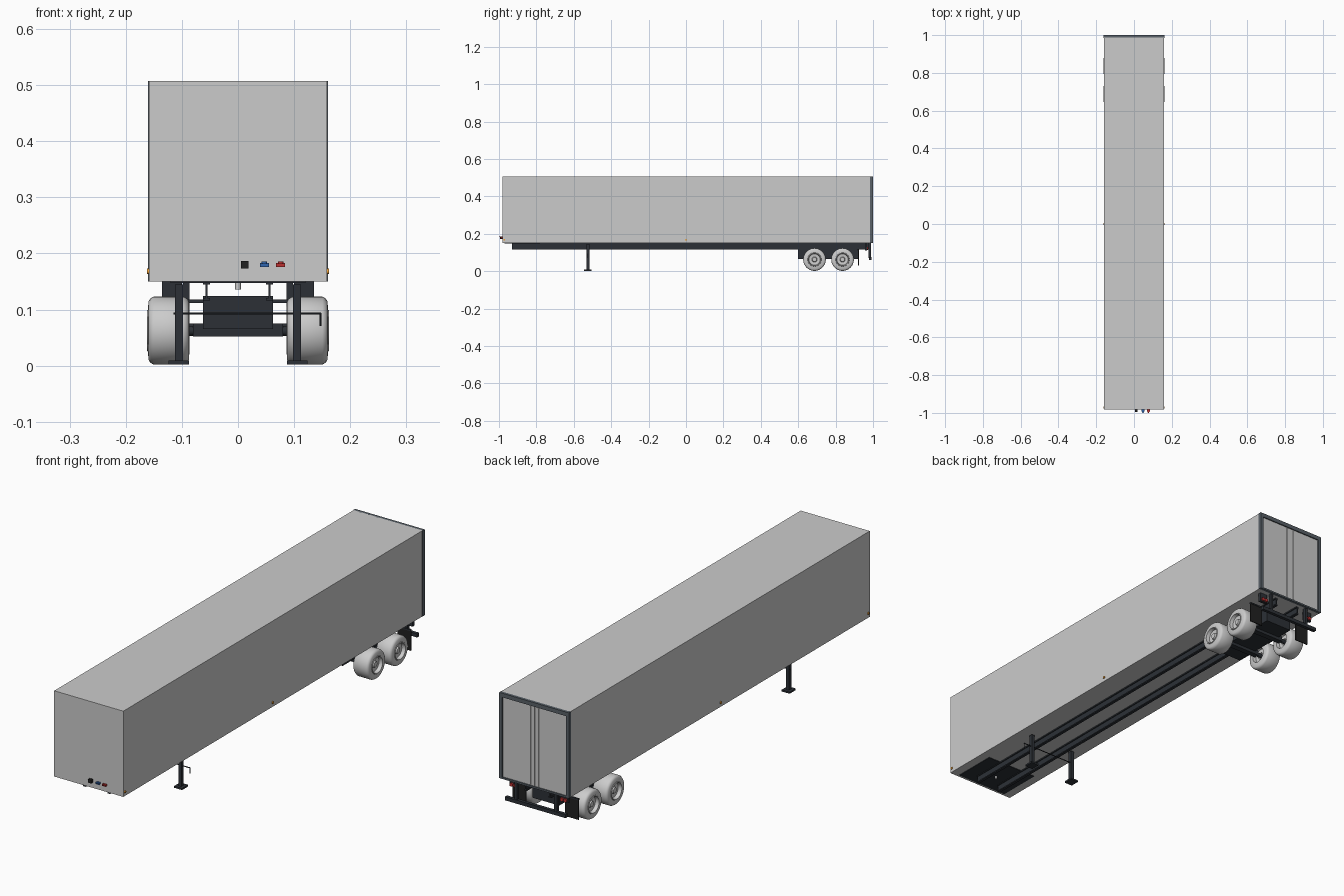
import bpy, bmesh, math
from mathutils import Vector, Matrix

if "Cube" in bpy.data.objects:
    bpy.data.objects.remove(bpy.data.objects["Cube"])


def material(name, rgb):
    m = bpy.data.materials.new(name)
    m.diffuse_color = (*rgb, 1)
    m.use_nodes = True
    m.node_tree.nodes["Principled BSDF"].inputs["Base Color"].default_value = m.diffuse_color
    return m


DARK = material("dark_steel", (0.025, 0.03, 0.037))
FRAME = material("frame_steel", (0.10, 0.12, 0.14))
BLACK = material("black_rubber", (0.015, 0.015, 0.015))
RED = material("red", (0.5, 0.03, 0.03))
BLUE = material("blue", (0.03, 0.13, 0.42))
AMBER = material("amber", (0.85, 0.35, 0.04))


def finish(name, bm, mat=None, smooth=False):
    me = bpy.data.meshes.new(name)
    bmesh.ops.recalc_face_normals(bm, faces=bm.faces)
    bm.to_mesh(me)
    bm.free()
    ob = bpy.data.objects.new(name, me)
    bpy.context.collection.objects.link(ob)
    if mat:
        me.materials.append(mat)
    if smooth:
        bpy.ops.object.select_all(action='DESELECT')
        ob.select_set(True)
        bpy.context.view_layer.objects.active = ob
        bpy.ops.object.shade_smooth_by_angle(angle=math.radians(35))
    return ob


def box(name, x, y, z, mat=None):
    """Box from (min, max) ranges on each axis."""
    bm = bmesh.new()
    bmesh.ops.create_cube(bm, size=1)
    for v in bm.verts:
        v.co = Vector([(r[0] + r[1]) / 2 + c * (r[1] - r[0]) for c, r in zip(v.co, (x, y, z))])
    return finish(name, bm, mat)


def pair(name, x, y, z, mat=None):
    """The same box on both sides of the trailer."""
    box(name + "_right", x, y, z, mat)
    box(name + "_left", (-x[1], -x[0]), y, z, mat)


def rod(name, a, b, r, mat=None, seg=16):
    a, b = Vector(a), Vector(b)
    bm = bmesh.new()
    rot = (b - a).to_track_quat('Z', 'Y').to_matrix().to_4x4()
    bmesh.ops.create_cone(bm, cap_ends=True, segments=seg, radius1=r, radius2=r, depth=(b - a).length,
                          matrix=Matrix.Translation((a + b) / 2) @ rot)
    return finish(name, bm, mat, True)


def lathe(name, profile, centre, flip, seg=40):
    """Spin (x, radius) points round the x axis."""
    bm = bmesh.new()
    vs = [bm.verts.new((x * flip, 0, r)) for x, r in profile]
    es = [bm.edges.new(p) for p in zip(vs, vs[1:])]
    bmesh.ops.spin(bm, geom=vs + es, cent=(0, 0, 0), axis=(1, 0, 0), angle=2 * math.pi, steps=seg)
    bmesh.ops.remove_doubles(bm, verts=bm.verts, dist=1e-5)
    bmesh.ops.translate(bm, verts=bm.verts, vec=centre)
    return finish(name, bm, None, True)


# cargo body and rear door frame
box("cargo_body", (-.159, .159), (-.982, .988), (.15, .507))
pair("rear_post", (.147, .1605), (.985, 1.0), (.15, .507), FRAME)
box("rear_header", (-.147, .147), (.985, 1.0), (.49, .507), FRAME)
box("rear_sill", (-.147, .147), (.985, 1.0), (.15, .157), FRAME)
pair("rear_door", (.0006, .147), (.987, .995), (.157, .49))
for s in (-1, 1):
    rod("door_lock_rod", (s * .018, .996, .16), (s * .018, .996, .487), .002, None, 10)

# chassis I-beams
for s in (-1, 1):
    c = s * .056
    box("main_rail_web", (c - .002, c + .002), (-.93, .975), (.12, .146), DARK)
    for z in ((.116, .121), (.145, .1505)):
        box("main_rail_flange", (c - .006, c + .006), (-.93, .975), z, DARK)

# coupling plate and kingpin
box("coupling_plate", (-.12, .12), (-.97, -.78), (.1475, .15), DARK)
rod("kingpin", (0, -.88, .136), (0, -.88, .15), .005)

# landing gear with crank
pair("landing_leg", (.098, .112), (-.533, -.517), (.008, .145), DARK)
pair("landing_foot", (.087, .124), (-.545, -.505), (.002, .009), DARK)
rod("landing_cross_shaft", (-.115, -.525, .093), (.148, -.525, .093), .002, DARK, 10)
rod("landing_crank", (.147, -.525, .094), (.147, -.525, .071), .0016, DARK, 10)

# bogie and axles
box("bogie_frame", (-.062, .062), (.6, .922), (.065, .124), DARK)
tyre = [(.072, .010), (.075, .010), (.075, 0)]
profile = [(-.016, 0), (-.016, .012), (-.022, .014), (-.022, .030), (-.037, .033), (-.037, .037),
           (-.036, .052), (-.033, .057), (-.027, .0605), (.027, .0605), (.033, .057), (.036, .052),
           (.037, .037), (.039, .036), (.039, .033), (.024, .030), (.022, .014), (.030, .011), (.030, 0)]
for i, y in enumerate((.687, .837)):
    box("axle_%d" % i, (-.08, .08), (y - .012, y + .012), (.052, .075), DARK)
    rod("axle_spindle_%d" % i, (-.125, y, .062), (.125, y, .062), .009, DARK)
    for s in (-1, 1):
        lathe("wheel", profile, (s * .1235, y, .0625), s)

# mudflaps, rear bumper and tail lights
pair("mudflap", (.09, .152), (.920, .924), (.03, .116), BLACK)
pair("mudflap_bracket", (.05, .152), (.918, .926), (.112, .118), DARK)
box("rear_bumper", (-.14, .14), (.978, .992), (.06, .075), DARK)
pair("bumper_upright", (.086, .098), (.976, .990), (.07, .15), DARK)
pair("tail_light_bracket", (.10, .135), (.956, .968), (.112, .15), DARK)
for s in (-1, 1):
    for dx in (.108, .124):
        rod("tail_light", (s * dx, .966, .122), (s * dx, .974, .122), .0075, RED)

# front connectors
box("electric_socket", (.005, .019), (-.994, -.98), (.173, .187), BLACK)
for x, mat, n in ((.047, BLUE, "blue"), (.076, RED, "red")):
    box("air_coupling_base_" + n, (x - .008, x + .008), (-.993, -.98), (.176, .183), mat)
    rod("air_coupling_cap_" + n, (x, -.995, .182), (x, -.995, .186), .005, mat)

# amber side markers
for y in (-.972, 0):
    for s in (-1, 1):
        rod("side_marker", (s * .157, y, .168), (s * .1625, y, .168), .005, AMBER)
